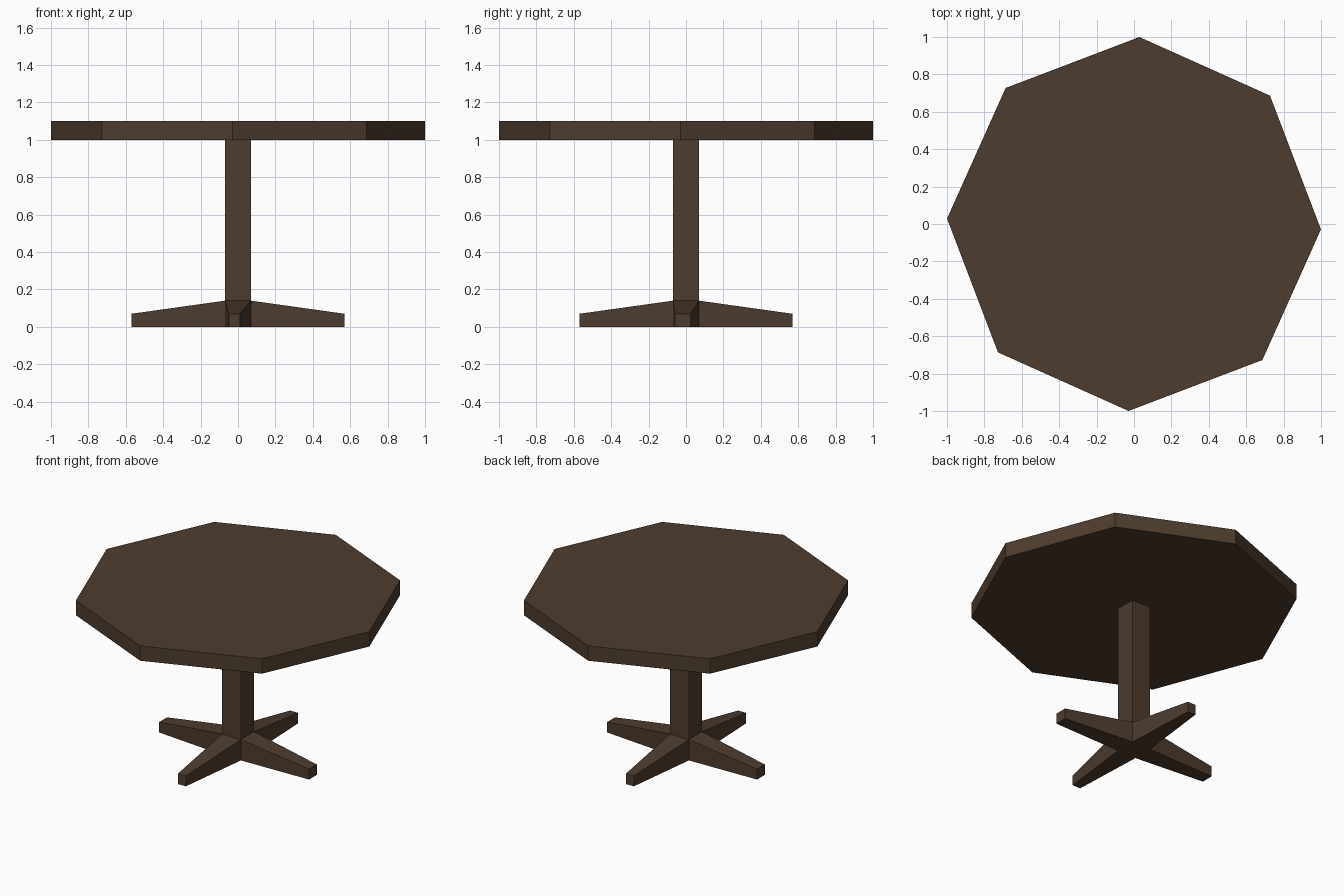
import bpy
import bmesh
import math
from mathutils import Matrix

cube = bpy.data.objects.get("Cube")
if cube:
    bpy.data.objects.remove(cube, do_unlink=True)

wood = bpy.data.materials.new("dark_brown_wood")
wood.use_nodes = True
brown = (0.076, 0.045, 0.027, 1)
wood.diffuse_color = brown
wood.node_tree.nodes["Principled BSDF"].inputs["Base Color"].default_value = brown

POST = 0.07      # half width of the post
REACH = 0.57     # how far each foot extends
TOP_Z, TOP_THICK = 1.0, 0.1


def add_object(name, bm):
    bmesh.ops.recalc_face_normals(bm, faces=bm.faces)
    mesh = bpy.data.meshes.new(name)
    bm.to_mesh(mesh)
    bm.free()
    mesh.materials.append(wood)
    obj = bpy.data.objects.new(name, mesh)
    bpy.context.collection.objects.link(obj)
    return obj


# Eight-sided table top, turned very slightly
bm = bmesh.new()
turn = math.radians(-1.65)
corners = [turn + math.tau * i / 8 for i in range(8)]
rim = bm.faces.new([bm.verts.new((math.cos(a), math.sin(a), TOP_Z)) for a in corners])
raised = bmesh.ops.extrude_face_region(bm, geom=[rim], use_keep_orig=True)["geom"]
bmesh.ops.translate(bm, vec=(0, 0, TOP_THICK),
                    verts=[v for v in raised if isinstance(v, bmesh.types.BMVert)])
add_object("table_top", bm)

# Square post
bm = bmesh.new()
bmesh.ops.create_cube(bm, size=1, matrix=Matrix.Translation((0, 0, TOP_Z / 2))
                      @ Matrix.Diagonal((2 * POST, 2 * POST, TOP_Z, 1)))
add_object("post", bm)


# Tapered foot pointing along +x; its tip spans low to high sideways
def add_foot(name, low, high, angle):
    bm = bmesh.new()
    rings = []
    for x, y0, y1, z in ((POST, -POST, POST, 0.14), (REACH, low, high, 0.07)):
        rings.append([bm.verts.new(p) for p in
                      ((x, y0, 0), (x, y1, 0), (x, y1, z), (x, y0, z))])
    root, tip = rings
    bm.faces.new(tip)
    for i in range(4):
        j = (i + 1) % 4
        bm.faces.new((root[i], root[j], tip[j], tip[i]))
    bm.transform(Matrix.Rotation(math.radians(angle), 4, "Z"))
    add_object(name, bm)


# Opposite feet match; the two pairs have slightly different tips
for name, low, high, angle in (("left_foot", -0.058, 0.025, 0),
                               ("back_foot", -0.049, 0.01, 90),
                               ("right_foot", -0.058, 0.025, 180),
                               ("front_foot", -0.049, 0.01, 270)):
    add_foot(name, low, high, angle)
